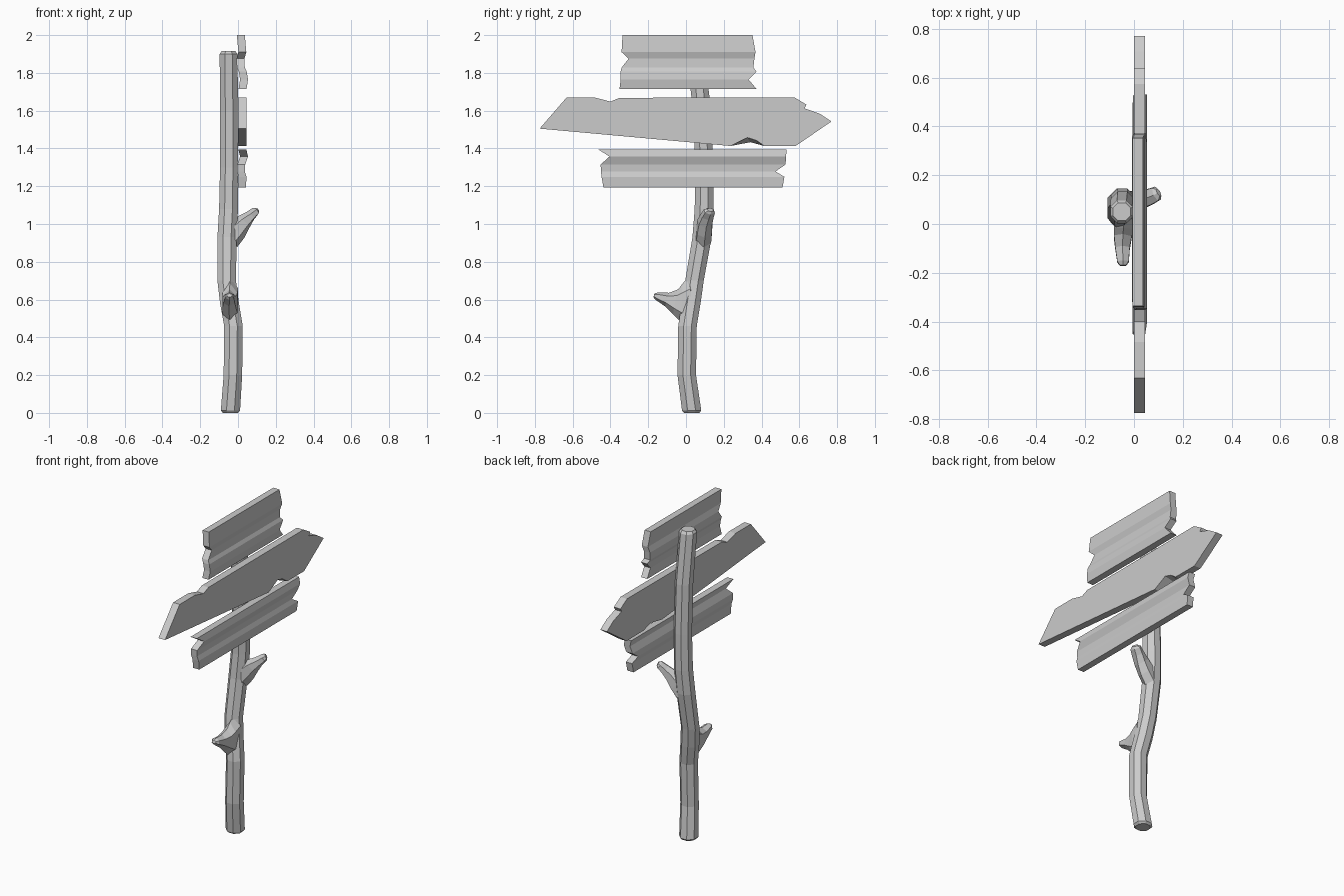
import bpy, math
from mathutils import Vector

if "Cube" in bpy.data.objects:
    bpy.data.objects.remove(bpy.data.objects["Cube"])


def make(name, verts, faces):
    me = bpy.data.meshes.new(name)
    me.from_pydata([tuple(v) for v in verts], [], faces)
    me.validate()
    ob = bpy.data.objects.new(name, me)
    bpy.context.collection.objects.link(ob)
    bpy.context.view_layer.objects.active = ob
    ob.select_set(True)
    bpy.ops.object.mode_set(mode='EDIT')
    bpy.ops.mesh.select_all(action='SELECT')
    bpy.ops.mesh.normals_make_consistent(inside=False)
    bpy.ops.object.mode_set(mode='OBJECT')
    ob.select_set(False)
    return ob


def tube(name, rings, upright=False, n=8):
    """Loft n-sided rings given as (x, y, z, side radius, up radius)."""
    pts = [Vector(r[:3]) for r in rings]
    verts = []
    for i, (p, r) in enumerate(zip(pts, rings)):
        t = (pts[min(i + 1, len(pts) - 1)] - pts[max(i - 1, 0)]).normalized()
        if upright:
            u, v = Vector((1, 0, 0)), Vector((0, 1, 0))
        else:
            u = t.cross(Vector((0, 0, 1))).normalized()
            v = u.cross(t)
        for k in range(n):
            a = 2 * math.pi * (k + 0.5) / n
            verts.append(p + u * math.cos(a) * r[3] * 1.04 + v * math.sin(a) * r[4] * 1.04)
    faces = [tuple(range(n)), tuple(range(len(verts) - n, len(verts)))]
    for i in range(len(rings) - 1):
        for k in range(n):
            j = (k + 1) % n
            faces.append((i * n + k, i * n + j, (i + 1) * n + j, (i + 1) * n + k))
    return make(name, verts, faces)


def plank(name, rows, thick=0.042):
    """Warped board from rows of (z, left y, right y, front x)."""
    verts, faces = [], []
    for z, yl, yr, x in rows:
        verts += [(x, yl, z), (x, yr, z), (x - thick, yr, z), (x - thick, yl, z)]
    for i in range(len(rows) - 1):
        for k in range(4):
            j = (k + 1) % 4
            faces.append((4 * i + k, 4 * i + j, 4 * i + 4 + j, 4 * i + 4 + k))
    m = len(verts)
    faces += [(0, 1, 2, 3), (m - 4, m - 3, m - 2, m - 1)]
    return make(name, verts, faces)


# crooked post, chamfered at both ends
post_path = [
    (-.04, .03, 0, .042), (-.04, .03, .012, .053), (-.027, .004, .2, .051),
    (-.024, .008, .46, .051), (-.045, .027, .58, .052), (-.06, .045, .7, .051),
    (-.058, .085, .93, .053), (-.05, .096, 1.08, .052), (-.047, .097, 1.3, .05),
    (-.047, .085, 1.6, .05), (-.05, .05, 1.9, .049), (-.05, .05, 1.915, .038)]
tube("post", [(x, y, z, r, r) for x, y, z, r in post_path], upright=True)

# two broken branch stubs with flared roots
tube("lower_branch", [
    (-.04, .03, .585, .045, .14), (-.043, -.02, .583, .044, .1),
    (-.046, -.055, .588, .04, .065), (-.047, -.1, .6, .033, .036),
    (-.045, -.155, .618, .026, .02), (-.045, -.17, .622, .014, .01)], n=6)
tube("upper_branch", [
    (-.05, .09, .92, .045, .06), (-.01, .095, .965, .043, .056),
    (.03, .1, 1.01, .04, .042), (.065, .112, 1.043, .036, .028),
    (.092, .124, 1.068, .032, .022), (.101, .129, 1.075, .018, .012)], n=6)

# top and bottom planks with splintered ends
plank("top_plank", [
    (2.0, -.336, .352, .036), (1.91, -.341, .368, .044), (1.875, -.304, .362, .034),
    (1.828, -.341, .357, .036), (1.807, -.346, .373, .046), (1.765, -.346, .331, .053),
    (1.715, -.352, .373, .045)])
plank("bottom_plank", [
    (1.395, -.465, .532, .044), (1.357, -.405, .53, .053), (1.315, -.452, .527, .038),
    (1.278, -.45, .474, .036), (1.25, -.447, .521, .045), (1.193, -.437, .511, .042)])

# double-ended arrow board with a slanted notch underneath
outline = [(-.775, 1.505), (-.632, 1.67), (-.484, 1.67), (-.4, 1.648), (-.352, 1.668),
           (.574, 1.67), (.638, 1.632), (.627, 1.612), (.706, 1.585), (.77, 1.543),
           (.579, 1.412), (.415, 1.413), (.375, 1.442), (.325, 1.458), (.235, 1.413)]
back = list(outline)
back[12], back[13] = (.375, 1.424), (.34, 1.433)
n = len(outline)
verts = [(.045, y, z) for y, z in outline] + [(0, y, z) for y, z in back]
faces = [tuple(range(n)), tuple(range(n, 2 * n))]
faces += [(i, (i + 1) % n, n + (i + 1) % n, n + i) for i in range(n)]
make("arrow_board", verts, faces)
